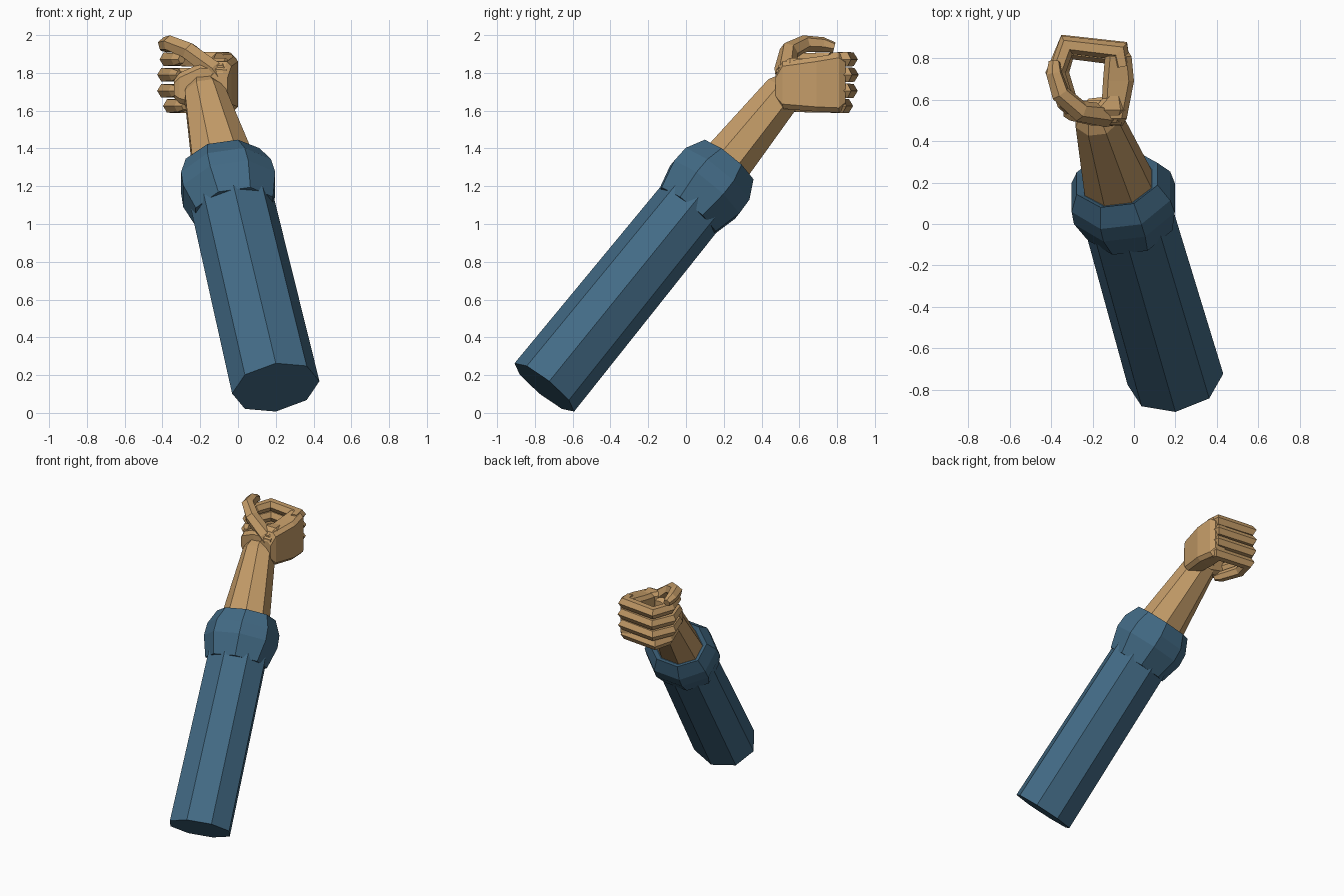
import bpy, bmesh, math
from mathutils import Vector

if "Cube" in bpy.data.objects:
    bpy.data.objects.remove(bpy.data.objects["Cube"])


def material(name, rgb):
    m = bpy.data.materials.new(name)
    m.diffuse_color = (*rgb, 1)
    m.use_nodes = True
    m.node_tree.nodes["Principled BSDF"].inputs["Base Color"].default_value = m.diffuse_color
    return m


SKIN = material("tan_skin", (0.55, 0.33, 0.138))
CLOTH = material("blue_cloth", (0.055, 0.145, 0.235))


def loft(name, rings, mat):
    """Bridge equal-length rings of points and cap both ends."""
    bm = bmesh.new()
    vs = [[bm.verts.new(p) for p in r] for r in rings]
    n = len(rings[0])
    for a, b in zip(vs, vs[1:]):
        for i in range(n):
            j = (i + 1) % n
            bm.faces.new((a[i], a[j], b[j], b[i]))
    bm.faces.new(vs[0])
    bm.faces.new(vs[-1])
    bmesh.ops.recalc_face_normals(bm, faces=bm.faces)
    me = bpy.data.meshes.new(name)
    bm.to_mesh(me)
    bm.free()
    me.materials.append(mat)
    ob = bpy.data.objects.new(name, me)
    bpy.context.collection.objects.link(ob)
    return ob


# Arm frame: t runs along the slanted axis, U and V span the cross-section
BASE = Vector((0.20, -0.75, 0.135))
AXIS = Vector((-0.183, 0.63, 0.777))
V = Vector((0, -0.777, 0.63))
U = V.cross(AXIS).normalized()
if U.x < 0:
    U = -U


def arm_ring(t, ru, rv, turn=0.0, shift=0.0):
    c = BASE + AXIS * (t + 0.368) + U * shift
    return [c + U * ru * math.cos(a) + V * rv * math.sin(a)
            for a in (math.tau * (i + turn) / 8 for i in range(8))]


# Sleeve, rolled cuff and forearm
loft("sleeve", [arm_ring(-0.368, 0.235, 0.203), arm_ring(1.0, 0.222, 0.19)], CLOTH)
loft("cuff", [arm_ring(0.83, 0.225, 0.20, 0.5), arm_ring(0.98, 0.268, 0.24, 0.5),
              arm_ring(1.07, 0.262, 0.235, 0.5), arm_ring(1.17, 0.215, 0.18, 0.5),
              arm_ring(1.14, 0.18, 0.15, 0.5)], CLOTH)
loft("forearm", [arm_ring(1.08, 0.185, 0.15, 0.5),
                 arm_ring(1.64, 0.115, 0.115, 0.5, -0.01),
                 arm_ring(1.70, 0.08, 0.08, 0.5, -0.01)], SKIN)


def box_ring(axis, pos, a, b, c, d, cut=0.025):
    """Chamfered rectangle: a..b across the hand, c..d in height."""
    pts = [(a + cut, c), (b - cut, c), (b, c + cut), (b, d - cut),
           (b - cut, d), (a + cut, d), (a, d - cut), (a, c + cut)]
    if axis == "y":
        return [Vector((p, pos, z)) for p, z in pts]
    return [Vector((pos, p, z)) for p, z in pts]


# Back of the hand, bulging slightly outward
loft("palm", [box_ring("y", 0.475, -0.15, -0.055, 1.65, 1.80),
              box_ring("y", 0.51, -0.16, -0.035, 1.61, 1.86),
              box_ring("y", 0.69, -0.15, 0.0, 1.595, 1.885),
              box_ring("y", 0.81, -0.14, -0.012, 1.59, 1.905),
              box_ring("y", 0.845, -0.12, -0.035, 1.62, 1.88)], SKIN)

# Heel of the hand, joining the wrist to the thumb side
loft("hand_heel", [box_ring("x", -0.06, 0.48, 0.60, 1.62, 1.84),
                   box_ring("x", -0.20, 0.475, 0.60, 1.61, 1.85),
                   box_ring("x", -0.31, 0.50, 0.59, 1.64, 1.80),
                   box_ring("x", -0.34, 0.52, 0.57, 1.67, 1.76, 0.015)], SKIN)


def tube(name, path, radii, up, squash=1.0):
    """Six-sided limb along a jointed path with mitred bends."""
    pts = [Vector(p) for p in path]
    rings = []
    for i, p in enumerate(pts):
        d1 = (p - pts[max(i - 1, 0)]).normalized()
        d2 = (pts[min(i + 1, len(pts) - 1)] - p).normalized()
        tan = (d1 + d2).normalized()
        miter = 1.0
        if 0 < i < len(pts) - 1:
            miter = 1 / max(tan.dot(d1), 0.6)
        side = tan.cross(Vector(up)).normalized()
        top = side.cross(tan)
        rings.append([p + side * radii[i] * miter * math.cos(a)
                      + top * radii[i] * squash * math.sin(a)
                      for a in (math.tau * k / 6 for k in range(6))])
    return loft(name, rings, SKIN)


# Four curled fingers, stacked from index to little finger
for i, (z, reach, out) in enumerate([(1.872, 0.0, 0.012), (1.79, 0.005, 0.0),
                                     (1.705, 0.0, 0.0), (1.625, -0.025, 0.03)]):
    tube("finger_%d" % (i + 1),
         [(-0.055, 0.76, z), (-0.07, 0.835 + reach, z), (-0.325, 0.865 + reach, z),
          (-0.385 + out, 0.73, z), (-0.335 + out, 0.58, z), (-0.31 + out, 0.54, z)],
         [0.038, 0.043, 0.041, 0.04, 0.036, 0.022], (0, 0, 1), 1.03)

# Thumb arching over the top of the fist
tube("thumb",
     [(-0.08, 0.53, 1.73), (-0.14, 0.525, 1.82), (-0.26, 0.545, 1.915),
      (-0.355, 0.63, 1.955), (-0.385, 0.725, 1.95), (-0.385, 0.785, 1.935)],
     [0.05, 0.056, 0.05, 0.045, 0.04, 0.028], (0.3, 0.1, 1))

# Web between thumb and index finger
loft("thumb_base", [box_ring("y", 0.49, -0.22, -0.06, 1.74, 1.84),
                    box_ring("y", 0.55, -0.20, -0.04, 1.74, 1.88),
                    box_ring("y", 0.62, -0.14, -0.05, 1.76, 1.875)], SKIN)
